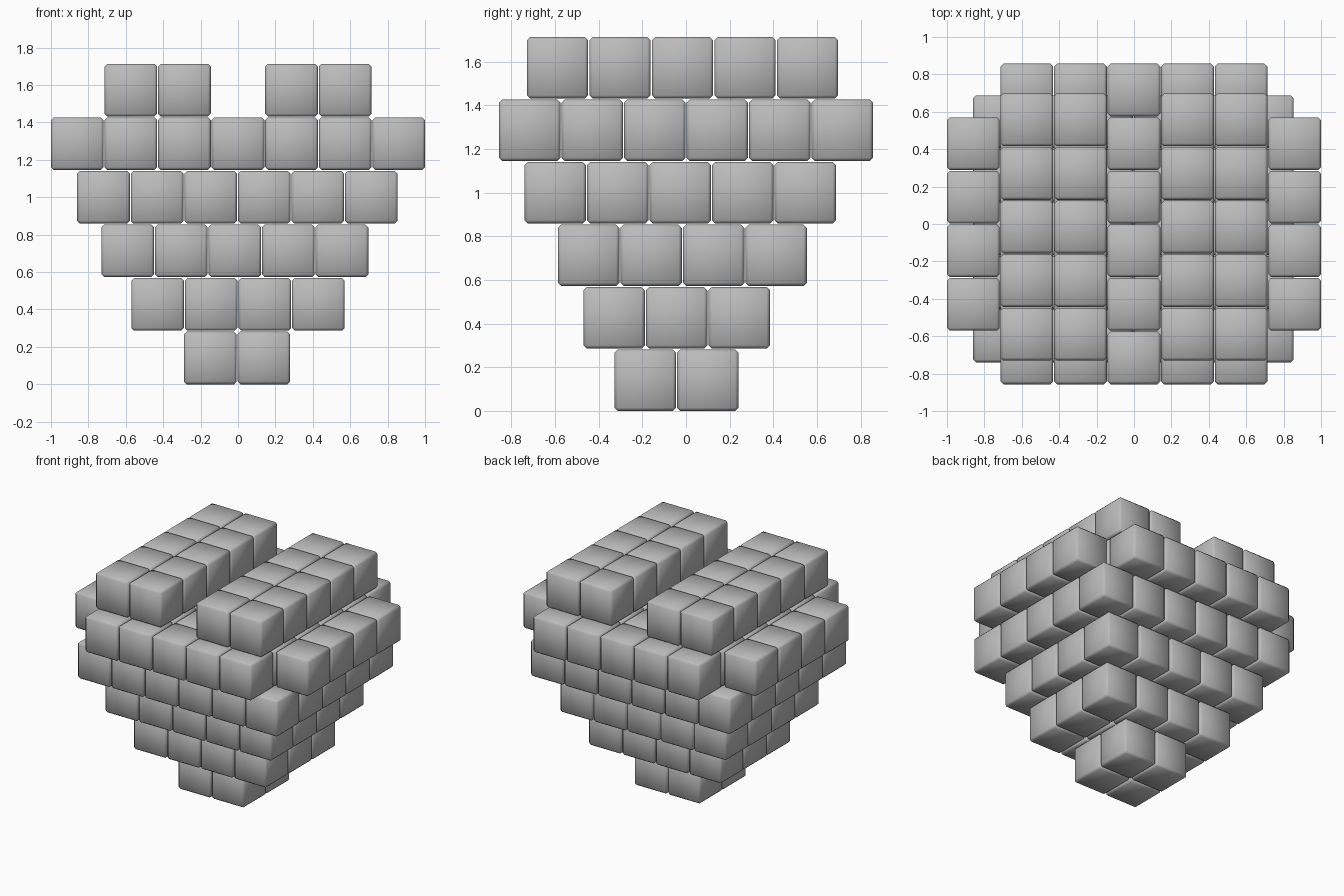
import bpy

old = bpy.data.objects.get("Cube")
if old:
    bpy.data.objects.remove(old, do_unlink=True)

PITCH = 0.2864   # spacing between block centres
SIZE = 0.2816    # edge length of one block

stone = bpy.data.materials.new("mid grey")
stone.use_nodes = True
GREY = (0.5, 0.5, 0.5, 1)
stone.diffuse_color = GREY
stone.node_tree.nodes["Principled BSDF"].inputs["Base Color"].default_value = GREY


def block_layer(name, level, nx, ny, cx=0.0, cy=0.0):
    """A grid of softly chamfered blocks, nx by ny, centred on (cx, cy)."""
    x = cx - (nx - 1) * PITCH / 2
    y = cy - (ny - 1) * PITCH / 2
    bpy.ops.mesh.primitive_cube_add(size=SIZE, location=(x, y, SIZE / 2 + level * PITCH))
    ob = bpy.context.object
    ob.name = name
    ob.data.materials.append(stone)
    bpy.ops.object.shade_smooth()
    bevel = ob.modifiers.new("chamfer", 'BEVEL')
    bevel.width = 0.015
    bevel.segments = 1
    for label, count, axis in (("columns", nx, 0), ("rows", ny, 1)):
        array = ob.modifiers.new(label, 'ARRAY')
        array.count = count
        array.use_relative_offset = False
        array.use_constant_offset = True
        offset = [0, 0, 0]
        offset[axis] = PITCH
        array.constant_offset_displace = offset
    return ob


# Widening courses from the narrow foot upward
block_layer("foot_course", 0, 2, 2, -0.005, -0.043)
block_layer("second_course", 1, 4, 3, 0, -0.043)
block_layer("third_course", 2, 5, 4, -0.017, -0.017)
block_layer("fourth_course", 3, 6, 5, -0.003, -0.026)

# Widest course: a long middle and a shorter column on each side
block_layer("wide_course_middle", 4, 5, 6)
for side, sign in (("left", 1), ("right", -1)):
    block_layer(side + "_wing", 4, 1, 4, sign * 3 * PITCH, 0)
    # Twin ridges on top
    block_layer(side + "_ridge", 5, 2, 5, sign * 1.5 * PITCH, -0.016)
